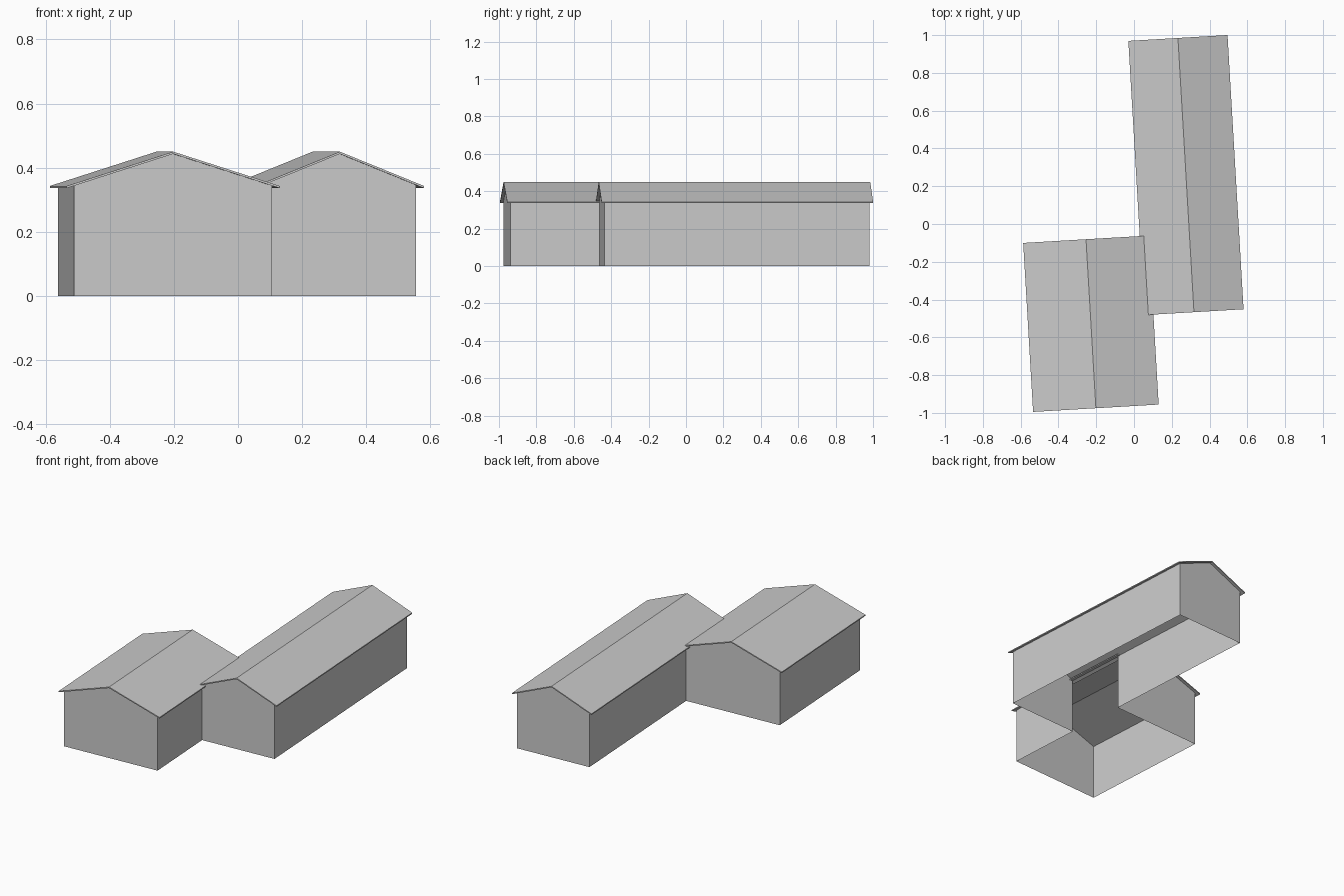
import bpy, bmesh, math
from mathutils import Matrix, Vector

if "Cube" in bpy.data.objects:
    bpy.data.objects.remove(bpy.data.objects["Cube"])

grey = bpy.data.materials.new("plain grey")
grey.use_nodes = True
colour = (0.6, 0.6, 0.6, 1)
grey.diffuse_color = colour
grey.node_tree.nodes["Principled BSDF"].inputs["Base Color"].default_value = colour

TURN = math.radians(3.35)
RIDGE, EAVE, THICK = 0.45, 0.343, 0.007   # heights of the roof's upper side
SIDE, END = 0.024, 0.018                  # roof overhangs


def frame(x, y):
    return Matrix.Translation((x, y, 0)) @ Matrix.Rotation(TURN, 4, 'Z')


def make(name, faces):
    """Build one flat-shaded object from a list of polygons."""
    bm = bmesh.new()
    for pts in faces:
        bm.faces.new([bm.verts.new(p) for p in pts])
    bmesh.ops.remove_doubles(bm, verts=bm.verts, dist=0.0005)
    bmesh.ops.recalc_face_normals(bm, faces=bm.faces)
    mesh = bpy.data.meshes.new(name)
    bm.to_mesh(mesh)
    bm.free()
    mesh.materials.append(grey)
    obj = bpy.data.objects.new(name, mesh)
    bpy.context.collection.objects.link(obj)
    return obj


def roof(name, m, w, l):
    """Thin gabled slab with half width w and half length l."""
    outline = [(-w, EAVE), (0, RIDGE), (w, EAVE),
               (w, EAVE - THICK), (0, RIDGE - THICK), (-w, EAVE - THICK)]
    front = [m @ Vector((x, -l, z)) for x, z in outline]
    back = [m @ Vector((x, l, z)) for x, z in outline]
    faces = [[front[i], front[i - 1], back[i - 1], back[i]] for i in range(6)]
    for end in (front, back):
        faces += [[end[i] for i in (0, 1, 4, 5)], [end[i] for i in (1, 2, 3, 4)]]
    make(name, faces)


def wall(m, a, b, top):
    """Upright rectangle between two floor points."""
    return [m @ Vector((*p, z)) for p, z in ((a, 0), (b, 0), (b, top), (a, top))]


def gable(m, w, y, top):
    return [m @ Vector(p) for p in ((-w, y, top), (w, y, top), (0, y, RIDGE - THICK))]


# Frames and half sizes of the two roofs
long_m, long_w, long_l = frame(0.275, 0.259), 0.263, 0.727
short_m, short_w, short_l = frame(-0.228, -0.528), 0.333, 0.448
roof("long_roof", long_m, long_w, long_l)
roof("short_roof", short_m, short_w, short_l)

# Walls stand inside the overhangs; the wings open into each other
lw, ll = long_w - SIDE, long_l - END
sw, sl = short_w - SIDE, short_l - END
long_top = EAVE - THICK + SIDE * (RIDGE - EAVE) / long_w
short_top = EAVE - THICK + SIDE * (RIDGE - EAVE) / short_w
shift = long_m.inverted() @ short_m
meet_y = (shift @ Vector((0, sl, 0))).y            # short wing's back wall
meet_x = (shift @ Vector((sw, 0, 0))).x            # short wing's left wall
meet_front = (shift.inverted() @ Vector((0, -ll, 0))).y
meet_back = (shift.inverted() @ Vector((-lw, 0, 0))).x

make("long_walls", [
    wall(long_m, (meet_x, -ll), (lw, -ll), long_top),
    wall(long_m, (lw, -ll), (lw, ll), long_top),
    wall(long_m, (lw, ll), (-lw, ll), long_top),
    wall(long_m, (-lw, ll), (-lw, meet_y), long_top),
    gable(long_m, lw, -ll, long_top), gable(long_m, lw, ll, long_top)])
make("short_walls", [
    wall(short_m, (-sw, -sl), (sw, -sl), short_top),
    wall(short_m, (sw, -sl), (sw, meet_front), short_top),
    wall(short_m, (meet_back, sl), (-sw, sl), short_top),
    wall(short_m, (-sw, sl), (-sw, -sl), short_top),
    gable(short_m, sw, -sl, short_top), gable(short_m, sw, sl, short_top)])
